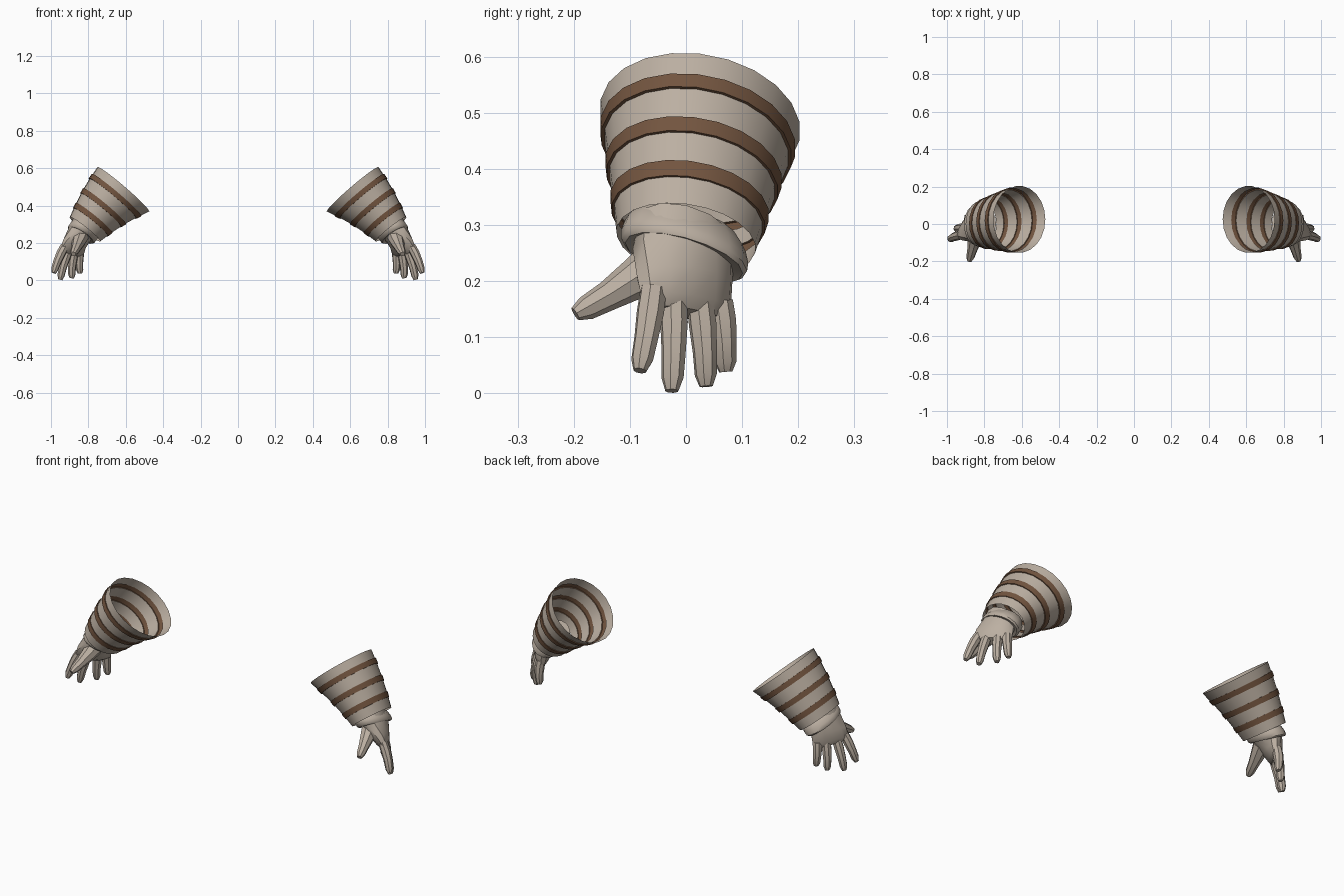
import bpy, bmesh, math
from mathutils import Vector as V

cube = bpy.data.objects.get("Cube")
if cube:
    bpy.data.objects.remove(cube, do_unlink=True)


def material(name, rgb):
    m = bpy.data.materials.new(name)
    m.use_nodes = True
    m.diffuse_color = (*rgb, 1)
    bsdf = m.node_tree.nodes["Principled BSDF"]
    bsdf.inputs["Base Color"].default_value = (*rgb, 1)
    bsdf.inputs["Roughness"].default_value = 0.8
    return m


cloth = material("beige cloth", (0.50, 0.43, 0.36))
leather = material("brown band", (0.17, 0.09, 0.05))


def loft(name, rings, sides, side, caps=(True, True), bands=()):
    """Skin elliptical rings given as (centre, half axis, half axis)."""
    bm = bmesh.new()
    loops = []
    for c, a, b in rings:
        loop = []
        for i in range(sides):
            t = 2 * math.pi * i / sides
            p = V(c) + V(a) * math.cos(t) + V(b) * math.sin(t)
            loop.append(bm.verts.new((p.x * side, p.y, p.z)))
        loops.append(loop)
    for k in range(len(loops) - 1):
        for i in range(sides):
            j = (i + 1) % sides
            f = bm.faces.new((loops[k][i], loops[k][j], loops[k + 1][j], loops[k + 1][i]))
            f.material_index = 1 if k in bands else 0
    if caps[0]:
        bm.faces.new(loops[0])
    if caps[1]:
        bm.faces.new(loops[-1])
    bmesh.ops.recalc_face_normals(bm, faces=bm.faces)
    me = bpy.data.meshes.new(name)
    bm.to_mesh(me)
    bm.free()
    me.materials.append(cloth)
    me.materials.append(leather)
    ob = bpy.data.objects.new(name, me)
    bpy.context.collection.objects.link(ob)
    bpy.ops.object.select_all(action='DESELECT')
    ob.select_set(True)
    bpy.context.view_layer.objects.active = ob
    bpy.ops.object.shade_smooth_by_angle(angle=math.radians(38))
    return ob


def sleeve(prefix, side):
    # Flared sleeve with three raised bands
    start, end = V((0.613, 0.025, 0.487)), V((0.818, 0.0, 0.273))
    bow = V((0.005, 0, 0.009))
    profile = [(0, 1)]
    bands = []
    for top, bottom in ((0.165, 0.26), (0.465, 0.56), (0.745, 0.84)):
        bands += [len(profile) + n for n in range(3)]
        profile += [(top, 1), (top, 1.03), (bottom, 1.035), (bottom, 1)]
    profile.append((1, 1))
    rings = []
    for t, s in profile:
        c = start.lerp(end, t) + bow * math.sin(math.pi * t)
        u = V((0.139, 0, 0.118)).lerp(V((0.082, 0, 0.064)), t) * s
        v = V((0, 0.179, -0.02)).lerp(V((0, 0.124, -0.015)), t) * s
        rings.append((c, u, v))
    loft(prefix + "sleeve", rings, 22, side, (False, False), bands)


def glove_roll(prefix, side):
    # Rolled hem of the glove below the sleeve
    c, d = V((0.833, -0.003, 0.252)), V((0.6, -0.05, -0.79))
    u, v = V((0.070, 0, 0.038)), V((0, 0.108, -0.028))
    prof = ((-0.06, 0.85), (-0.035, 1.0), (-0.012, 1.05), (0.006, 1.04), (0.014, 0.97), (0.010, 0.8))
    loft(prefix + "glove_roll", [(c + d * s, u * k, v * k) for s, k in prof], 16, side)


def palm(prefix, side):
    loft(prefix + "palm", [
        ((0.815, 0, 0.29), (-0.01, 0.085, -0.02), (0.065, 0, 0.045)),
        ((0.848, -0.005, 0.245), (-0.025, 0.090, -0.012), (0.052, 0.015, 0.035)),
        ((0.872, -0.003, 0.20), (-0.045, 0.085, -0.012), (0.040, 0.018, 0.025)),
        ((0.886, 0, 0.16), (-0.055, 0.080, -0.014), (0.030, 0.015, 0.015)),
        ((0.892, 0, 0.142), (-0.045, 0.066, -0.012), (0.018, 0.010, 0.008)),
    ], 12, side)


def digit(prefix, name, base, tip, radii, side, bend=(0, 0, 0)):
    # Tapered finger with a blunt faceted tip
    base, tip = V(base), V(tip)
    d = (tip - base).normalized()
    across = V((-0.55, 0.8, 0))
    across = (across - d * across.dot(d)).normalized()
    thick = d.cross(across)
    rings = []
    for t, r in zip((0, 0.3, 0.6, 0.87, 1), radii):
        c = base.lerp(tip, t) + V(bend) * math.sin(math.pi * t)
        rings.append((c, across * r, thick * r))
    loft(prefix + name, rings, 8, side)


FINGER = (0.024, 0.025, 0.022, 0.020, 0.012)
THUMB = (0.044, 0.036, 0.027, 0.022, 0.013)
DIGITS = (
    ("index_finger", (0.925, -0.058, 0.185), (0.986, -0.082, 0.040), FINGER),
    ("middle_finger", (0.900, -0.022, 0.175), (0.951, -0.025, 0.004), FINGER),
    ("ring_finger", (0.873, 0.025, 0.165), (0.889, 0.036, 0.012), FINGER),
    ("little_finger", (0.845, 0.060, 0.165), (0.845, 0.071, 0.038), FINGER),
    ("thumb", (0.842, -0.050, 0.232), (0.880, -0.197, 0.141), THUMB),
)

for prefix, side in (("left_", 1), ("right_", -1)):
    sleeve(prefix, side)
    glove_roll(prefix, side)
    palm(prefix, side)
    for name, base, tip, radii in DIGITS:
        bend = (0, 0, -0.004) if name == "thumb" else (0.005, 0.002, 0.002)
        digit(prefix, name, base, tip, radii, side, bend)
